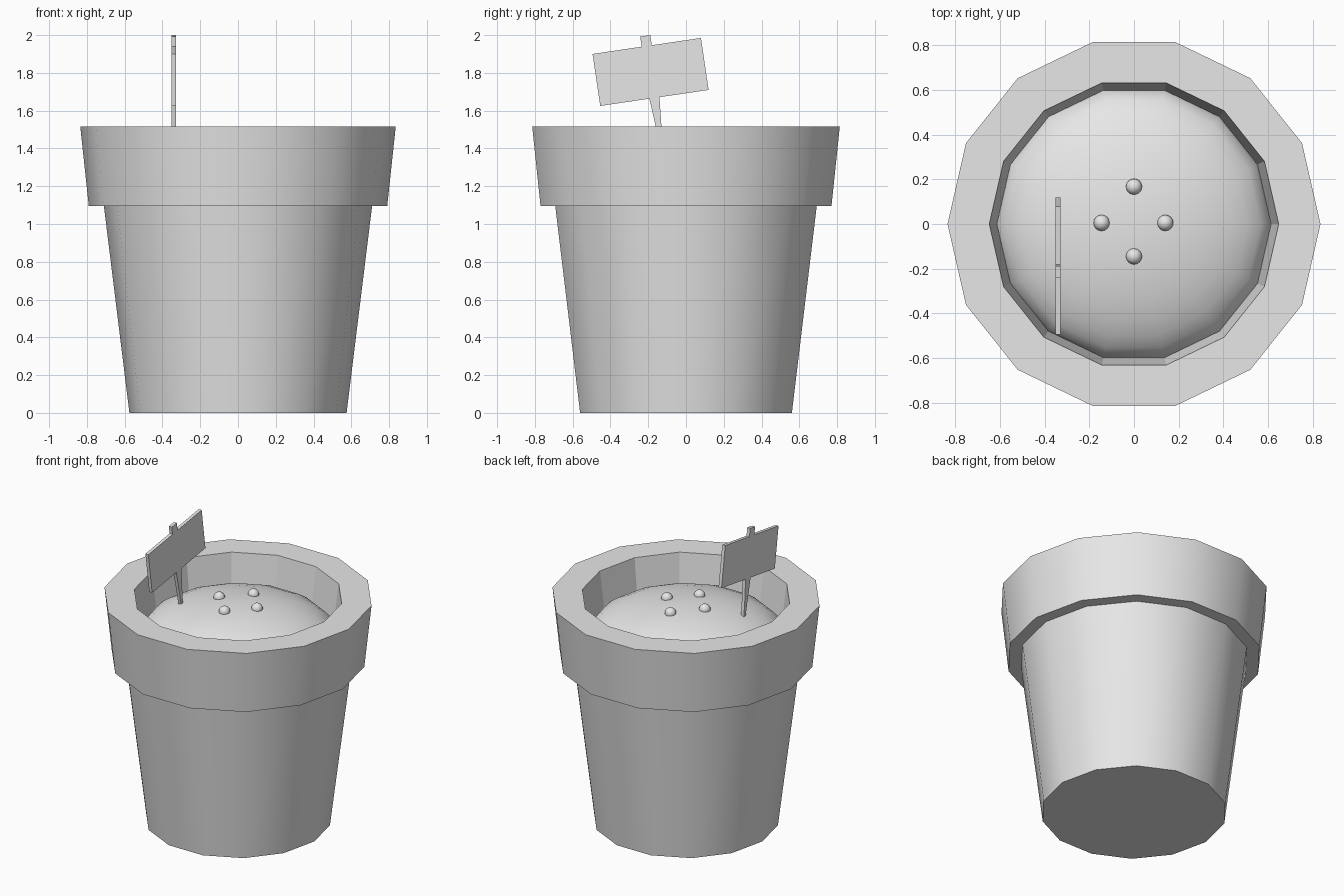
import bpy
import bmesh
import math
from mathutils import Vector

old = bpy.data.objects.get("Cube")
if old:
    bpy.data.objects.remove(old, do_unlink=True)

# One plain grey for everything
GREY = (0.8, 0.8, 0.8, 1.0)
grey = bpy.data.materials.new("plain_grey")
grey.use_nodes = True
grey.diffuse_color = GREY
grey.node_tree.nodes["Principled BSDF"].inputs["Base Color"].default_value = GREY

SIDES = 14


def finish(name, bm, smooth_angle=None):
    """Turn a bmesh into a named, coloured object."""
    mesh = bpy.data.meshes.new(name)
    bm.to_mesh(mesh)
    bm.free()
    mesh.materials.append(grey)
    obj = bpy.data.objects.new(name, mesh)
    bpy.context.collection.objects.link(obj)
    if smooth_angle:
        bpy.ops.object.select_all(action='DESELECT')
        obj.select_set(True)
        bpy.context.view_layer.objects.active = obj
        bpy.ops.object.shade_smooth_by_angle(angle=math.radians(smooth_angle))
    return obj


def lathe(profile, sides):
    """Revolve (radius, height) points, listed outside-up, about z."""
    bm = bmesh.new()
    rings = []
    for r, z in profile:
        rings.append([bm.verts.new((r * math.cos(math.tau * k / sides),
                                    r * math.sin(math.tau * k / sides), z))
                      for k in range(sides)])
    for low, high in zip(rings, rings[1:]):
        for k in range(sides):
            n = (k + 1) % sides
            bm.faces.new((low[k], low[n], high[n], high[k]))
    bmesh.ops.remove_doubles(bm, verts=bm.verts, dist=1e-5)
    return bm, rings[0]


# Pot: tapered body, overhanging rim and inner wall
pot_profile = [(0.575, 0), (0.71, 1.095), (0.79, 1.095),
               (0.835, 1.515), (0.648, 1.515), (0.608, 1.2)]
bm, base = lathe(pot_profile, SIDES)
bm.faces.new(list(reversed(base)))
pot = finish("pot", bm, 35)

# The inside of the rim stays faceted
for face in pot.data.polygons:
    inward = face.normal.x * face.center.x + face.normal.y * face.center.y < -0.1
    if inward:
        face.use_smooth = False

# Soil: a squashed dome filling the pot
EDGE_Z, DOME_H, DOME_R, RINGS = 1.255, 0.22, 0.614, 8


def soil_height(r):
    return EDGE_Z + DOME_H * max(0.0, 1 - (r / DOME_R) ** 2) ** 0.55


radii = [DOME_R * math.cos(math.pi / 2 * i / RINGS) for i in range(RINGS)] + [0.0]
bm, base = lathe([(r, soil_height(r)) for r in radii], SIDES)
finish("soil", bm, 60)

# Four small seeds around the middle of the soil
for i, (x, y) in enumerate([(0.14, 0.005), (-0.145, 0.005), (0, 0.167), (0, -0.145)]):
    bm = bmesh.new()
    bmesh.ops.create_uvsphere(bm, u_segments=16, v_segments=10, radius=0.036)
    bmesh.ops.translate(bm, verts=bm.verts,
                        vec=(x, y, soil_height(math.hypot(x, y))))
    finish(f"seed_{i + 1}", bm, 40)

# Sign: leaning board and pointed stake cut from one sheet
half_outline = [(0.006, -0.45), (0.015, -0.29), (0.027, -0.139),
                (0.29, -0.139), (0.29, 0.139), (0.027, 0.139), (0.027, 0.193)]
outline = half_outline + [(-u, v) for u, v in reversed(half_outline)]
lean = math.radians(8.4)
centre = Vector((-0.351, -0.1875, 1.805))
bm = bmesh.new()
verts = [bm.verts.new(centre + Vector((0, u * math.cos(lean) - v * math.sin(lean),
                                       u * math.sin(lean) + v * math.cos(lean))))
         for u, v in outline]
sheet = bm.faces.new(verts)
side = bmesh.ops.extrude_face_region(bm, geom=[sheet])
moved = [g for g in side["geom"] if isinstance(g, bmesh.types.BMVert)]
bmesh.ops.translate(bm, verts=moved, vec=(0.022, 0, 0))
if sheet.is_valid is False or len(bm.faces) < len(outline) + 2:
    bm.faces.new(verts)
bmesh.ops.recalc_face_normals(bm, faces=bm.faces)
finish("sign", bm)
